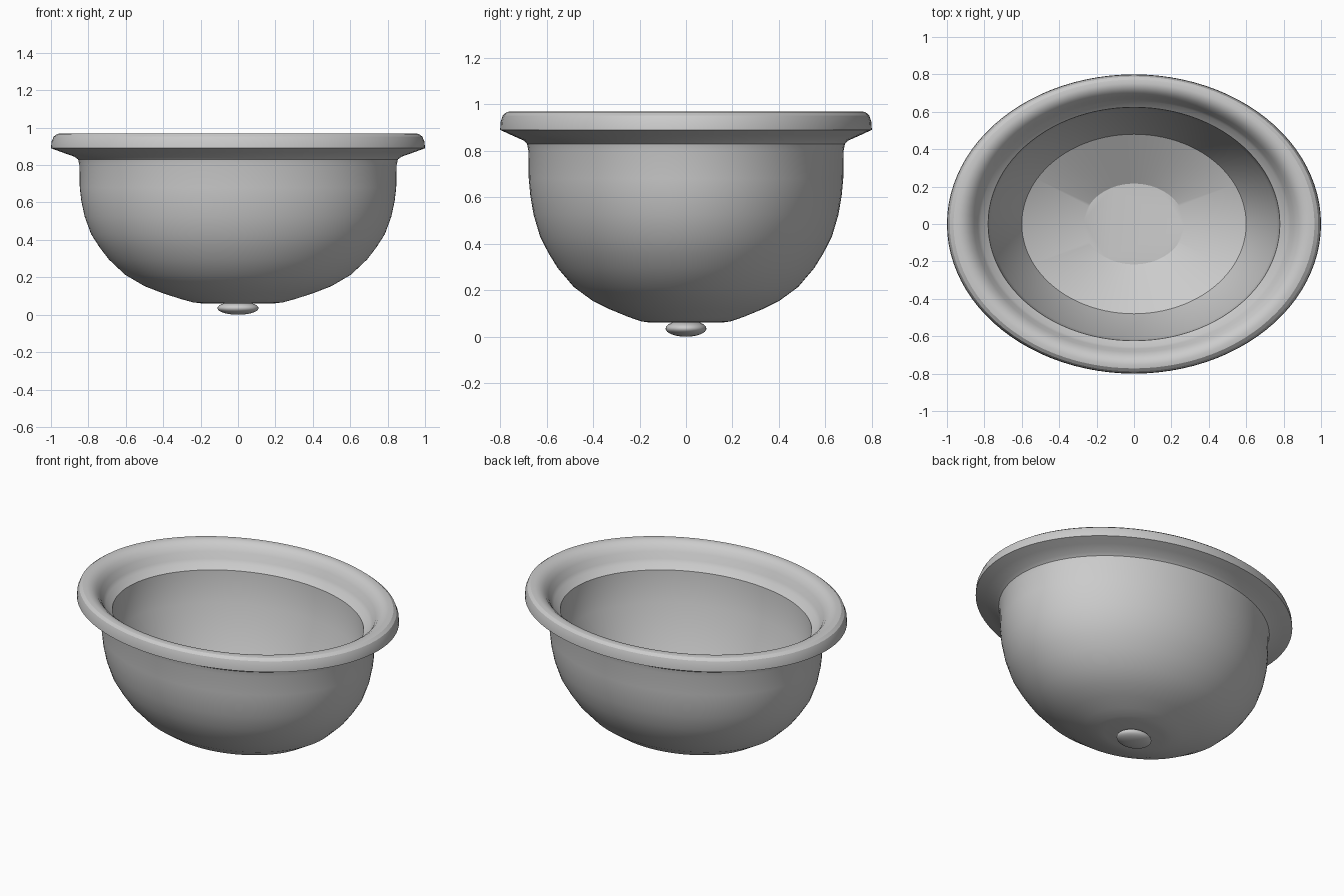
import bpy, math

cube = bpy.data.objects.get("Cube")
if cube:
    bpy.data.objects.remove(cube, do_unlink=True)

OVAL = 0.8      # depth of the oval relative to its width
SEGMENTS = 96

grey = bpy.data.materials.new("grey ceramic")
grey.use_nodes = True
grey.diffuse_color = (0.6, 0.6, 0.6, 1)
grey.node_tree.nodes["Principled BSDF"].inputs["Base Color"].default_value = (0.6, 0.6, 0.6, 1)


def finish(obj, name, angle):
    """Name, colour and smooth one part."""
    obj.name = name
    obj.data.materials.append(grey)
    bpy.ops.object.select_all(action='DESELECT')
    obj.select_set(True)
    bpy.context.view_layer.objects.active = obj
    bpy.ops.object.shade_smooth_by_angle(angle=math.radians(angle))


def oval_lathe(name, profile, angle):
    """Turn a (radius, height) profile into an oval shell; ends are capped flat."""
    verts, faces = [], []
    for r, z in profile:
        for i in range(SEGMENTS):
            a = math.tau * i / SEGMENTS
            verts.append((r * math.cos(a), r * OVAL * math.sin(a), z))
    for k in range(len(profile) - 1):
        for i in range(SEGMENTS):
            a, b = k * SEGMENTS + i, k * SEGMENTS + (i + 1) % SEGMENTS
            faces.append((a, b, b + SEGMENTS, a + SEGMENTS))
    faces.append(tuple(reversed(range(SEGMENTS))))
    last = (len(profile) - 1) * SEGMENTS
    faces.append(tuple(range(last, last + SEGMENTS)))
    mesh = bpy.data.meshes.new(name)
    mesh.from_pydata(verts, [], faces)
    obj = bpy.data.objects.new(name, mesh)
    bpy.context.collection.objects.link(obj)
    finish(obj, name, angle)


# Outer bowl, from the flat underside up to the neck below the rim
bowl = [(0.19, 0.06), (0.24, 0.066), (0.31, 0.085), (0.41, 0.118), (0.50, 0.153),
        (0.604, 0.214), (0.69, 0.295), (0.74, 0.36), (0.785, 0.43), (0.82, 0.525),
        (0.838, 0.61), (0.846, 0.68), (0.848, 0.80)]
# Rolled rim with a sharp lower lip
rim = [(0.855, 0.83), (0.875, 0.845), (0.94, 0.868), (1.0, 0.89), (0.997, 0.925),
       (0.985, 0.953), (0.965, 0.967), (0.94, 0.97), (0.91, 0.965), (0.88, 0.946),
       (0.855, 0.915), (0.835, 0.875), (0.82, 0.855), (0.78, 0.825)]
# Straight inner wall, steep slope, shallow slope and flat floor
basin = [(0.765, 0.62), (0.6, 0.30), (0.27, 0.14)]
oval_lathe("basin", bowl + rim + basin, 27)

# Flattened drain fitting under the bowl
bpy.ops.mesh.primitive_uv_sphere_add(segments=32, ring_count=16, radius=1,
                                     location=(0, 0, 0.035))
drain = bpy.context.object
drain.scale = (0.11, 0.11 * OVAL, 0.035)
bpy.ops.object.transform_apply(location=False, rotation=False, scale=True)
finish(drain, "drain", 180)
